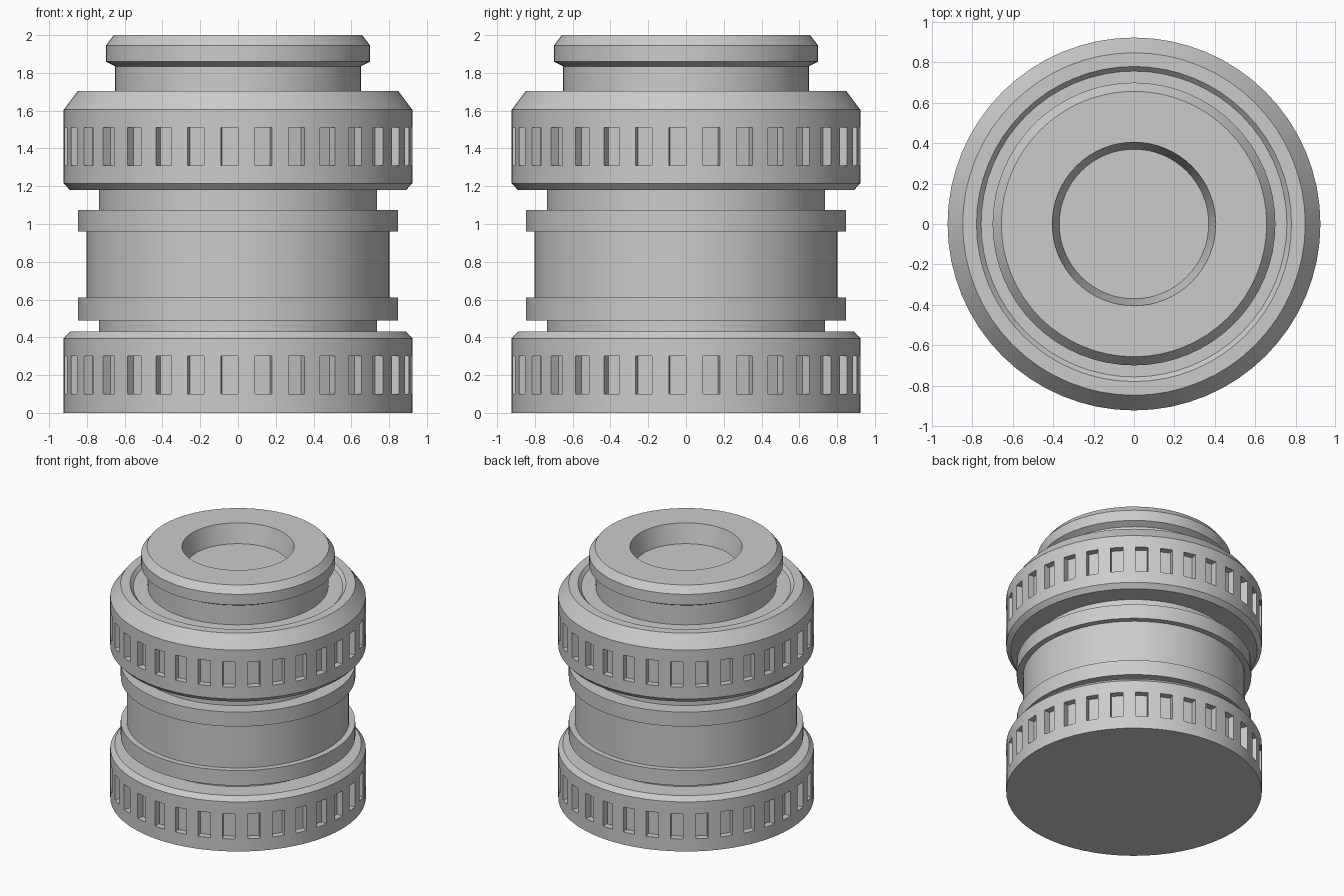
import bpy, bmesh, math

if "Cube" in bpy.data.objects:
    bpy.data.objects.remove(bpy.data.objects["Cube"])

SEGS = 64
SLOT_DEPTH = 0.05


def lathe(name, profile, slot_row=None):
    """Spin (radius, z) points about z; slot_row is the band that gets recessed slots."""
    bm = bmesh.new()
    rings = []
    for r, z in profile:
        if r == 0:
            rings.append([bm.verts.new((0, 0, z))] * SEGS)
            continue
        angles = [2 * math.pi * j / SEGS for j in range(SEGS)]
        rings.append([bm.verts.new((r * math.cos(a), r * math.sin(a), z)) for a in angles])

    slots = []
    for i in range(len(rings) - 1):
        low, high = rings[i], rings[i + 1]
        for j in range(SEGS):
            k = (j + 1) % SEGS
            corners = list(dict.fromkeys((low[j], low[k], high[k], high[j])))
            face = bm.faces.new(corners)
            if i == slot_row and j % 2 == 1:
                slots.append(face)

    # push every second face of the band straight inwards
    if slots:
        out = bmesh.ops.extrude_discrete_faces(bm, faces=slots)
        for face in out["faces"]:
            for v in face.verts:
                r = math.hypot(v.co.x, v.co.y)
                v.co.x *= (r - SLOT_DEPTH) / r
                v.co.y *= (r - SLOT_DEPTH) / r

    mesh = bpy.data.meshes.new(name)
    bm.to_mesh(mesh)
    bm.free()
    obj = bpy.data.objects.new(name, mesh)
    bpy.context.collection.objects.link(obj)
    bpy.ops.object.select_all(action='DESELECT')
    obj.select_set(True)
    bpy.context.view_layer.objects.active = obj
    bpy.ops.object.shade_smooth_by_angle(angle=math.radians(20))
    return obj


# slotted base ring with closed underside
lathe("base_ring", [(0, 0), (0.923, 0), (0.923, 0.10), (0.923, 0.30),
                    (0.923, 0.395), (0.89, 0.43), (0.735, 0.43)], slot_row=2)

# barrel with two flanges and narrow necks
lathe("barrel", [(0.735, 0.43), (0.735, 0.49), (0.847, 0.49), (0.847, 0.61),
                 (0.803, 0.61), (0.803, 0.96), (0.847, 0.96), (0.847, 1.075),
                 (0.735, 1.075), (0.735, 1.18)])

# slotted upper ring with a shallow recess in its top
lathe("upper_ring", [(0.735, 1.18), (0.89, 1.18), (0.923, 1.215), (0.923, 1.31),
                     (0.923, 1.51), (0.923, 1.605), (0.848, 1.705), (0.78, 1.705),
                     (0.757, 1.68), (0.652, 1.68)], slot_row=3)

# top cap: stem, flared rim and central socket
lathe("top_cap", [(0.652, 1.68), (0.652, 1.835), (0.70, 1.86), (0.70, 1.945),
                  (0.657, 2.0), (0.405, 2.0), (0.37, 1.85), (0, 1.85)])
